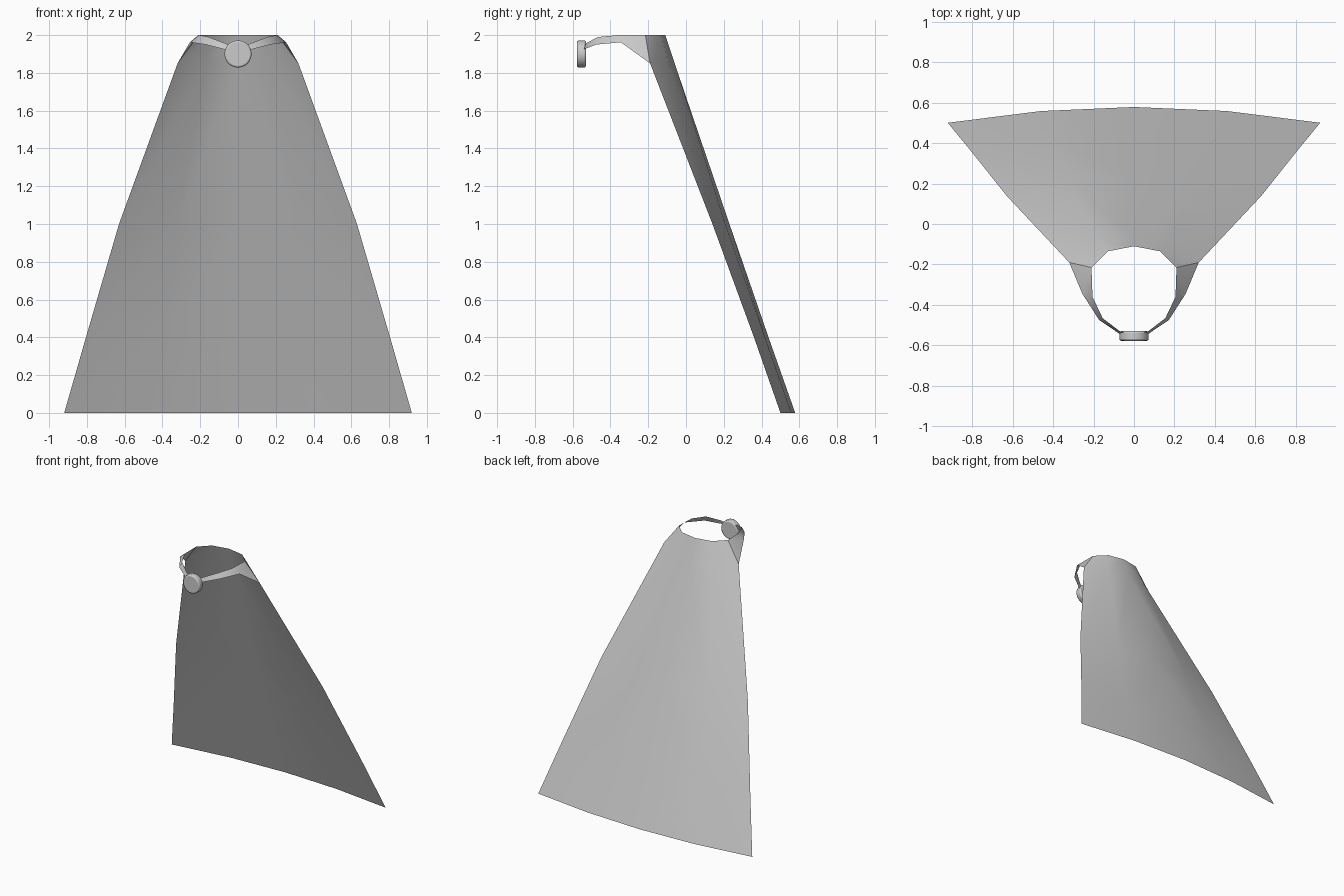
import bpy, math

if "Cube" in bpy.data.objects:
    bpy.data.objects.remove(bpy.data.objects["Cube"])

def smooth(obj, angle=35):
    bpy.ops.object.select_all(action='DESELECT')
    obj.select_set(True)
    bpy.context.view_layer.objects.active = obj
    bpy.ops.object.shade_smooth_by_angle(angle=math.radians(angle))

def sheet(name, rows):
    """Right half of a cloth sheet from rows of points, mirrored across x."""
    n = len(rows[0])
    verts = [p for r in rows for p in r]
    faces = [(i*n + j, (i+1)*n + j, (i+1)*n + j + 1, i*n + j + 1)
             for i in range(len(rows) - 1) for j in range(n - 1)]
    me = bpy.data.meshes.new(name)
    me.from_pydata(verts, [], faces)
    obj = bpy.data.objects.new(name, me)
    bpy.context.collection.objects.link(obj)
    m = obj.modifiers.new("mirror", 'MIRROR')
    m.merge_threshold = 0.002
    smooth(obj, 50)
    return obj

# Cape: centre, middle and edge column at each height
sheet("cape", [[(0, c, z), (mx, my, z), (ex, ey, z)] for z, c, mx, my, ex, ey in [
    (2.00, -0.11, 0.13, -0.135, 0.21, -0.215),
    (1.85, -0.06, 0.17, -0.09, 0.32, -0.19),
    (1.00, 0.23, 0.32, 0.208, 0.63, 0.14),
    (0.40, 0.437, 0.40, 0.418, 0.805, 0.36),
    (0.00, 0.578, 0.46, 0.558, 0.92, 0.50)]])

# Collar strap: upper and lower edge, from shoulder to clasp
sheet("collar_strap", [
    [(0.21, -0.215, 2.00), (0.32, -0.19, 1.85)],
    [(0.205, -0.36, 2.00), (0.255, -0.345, 1.962)],
    [(0.155, -0.465, 1.99), (0.172, -0.475, 1.95)],
    [(0.07, -0.53, 1.957), (0.075, -0.54, 1.925)],
    [(0.03, -0.54, 1.94), (0.03, -0.545, 1.905)]])

# Round clasp with a rounded front rim
bpy.ops.mesh.primitive_cylinder_add(vertices=24, radius=0.072, depth=0.048,
    location=(0, -0.553, 1.9), rotation=(math.pi/2, 0, 0))
clasp = bpy.context.object
clasp.name = "clasp"
rim = clasp.modifiers.new("rim", 'BEVEL')
rim.width, rim.segments = 0.009, 2
rim.limit_method, rim.angle_limit = 'ANGLE', math.radians(40)
smooth(clasp, 40)
